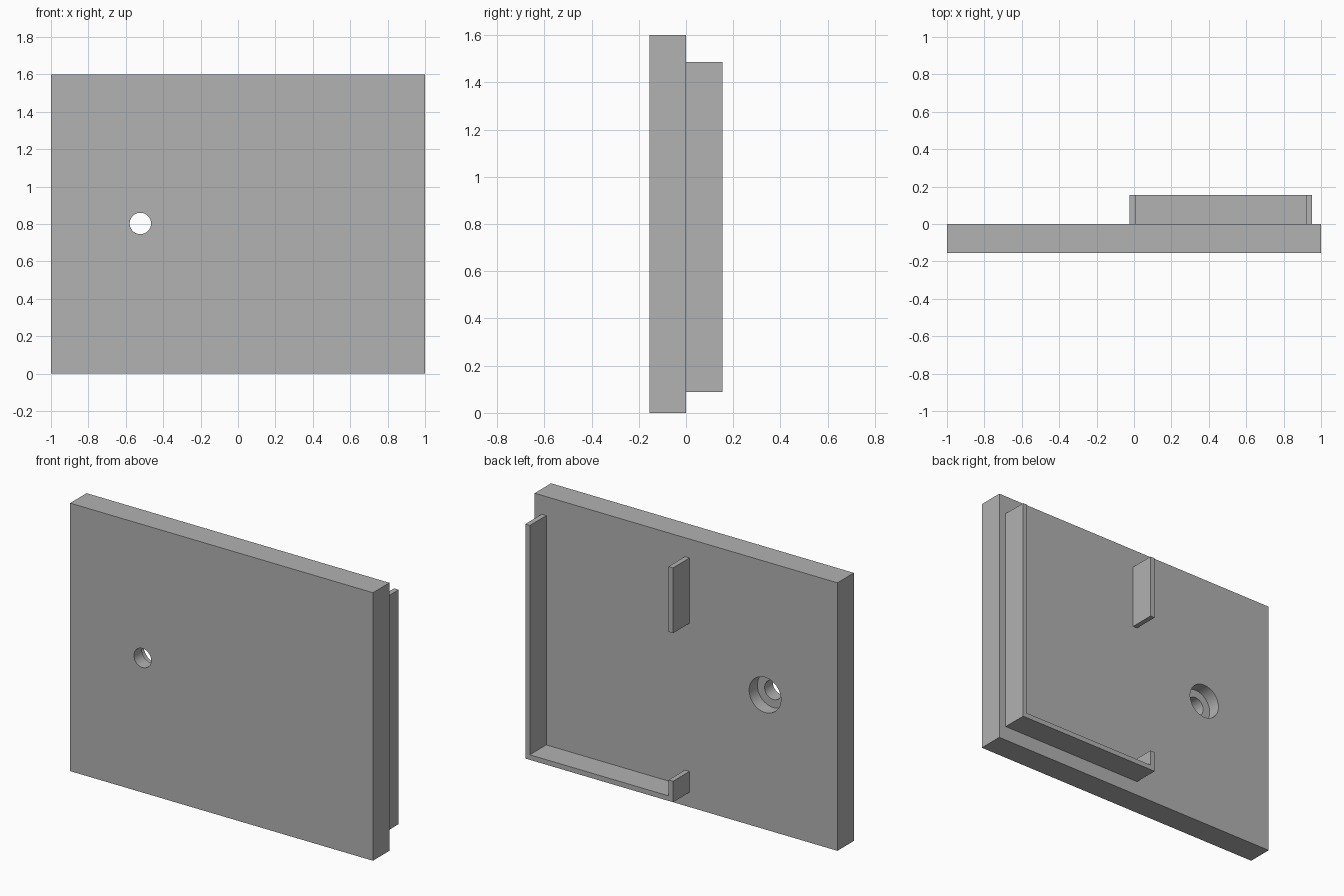
import bpy
import bmesh
import math

old = bpy.data.objects.get("Cube")
if old:
    bpy.data.objects.remove(old, do_unlink=True)

grey = bpy.data.materials.new("plain_grey")
grey.use_nodes = True
colour = (0.445, 0.445, 0.445, 1)
grey.diffuse_color = colour
grey.node_tree.nodes["Principled BSDF"].inputs["Base Color"].default_value = colour

DEPTH = 0.155    # thickness of the plate and height of the ribs
WALL = 0.03      # rib thickness


def extrude_profile(name, outline, y0, y1):
    """Extrude an (x, z) outline from y0 to y1."""
    bm = bmesh.new()
    face = bm.faces.new([bm.verts.new((x, y0, z)) for x, z in outline])
    grown = bmesh.ops.extrude_face_region(bm, geom=[face])["geom"]
    verts = [v for v in grown if isinstance(v, bmesh.types.BMVert)]
    bmesh.ops.translate(bm, verts=verts, vec=(0, y1 - y0, 0))
    bmesh.ops.recalc_face_normals(bm, faces=bm.faces)
    mesh = bpy.data.meshes.new(name)
    bm.to_mesh(mesh)
    bm.free()
    obj = bpy.data.objects.new(name, mesh)
    bpy.context.collection.objects.link(obj)
    mesh.materials.append(grey)
    return obj


def rectangle(x0, x1, z0, z1):
    return [(x0, z0), (x1, z0), (x1, z1), (x0, z1)]


def circle(x, z, radius, sides=64):
    turns = [math.tau * i / sides for i in range(sides)]
    return [(x + radius * math.cos(a), z + radius * math.sin(a)) for a in turns]


def cut(target, cutter):
    cutter.hide_render = True
    mod = target.modifiers.new("cut", "BOOLEAN")
    mod.operation = "DIFFERENCE"
    mod.solver = "EXACT"
    mod.object = cutter
    bpy.ops.object.select_all(action="DESELECT")
    bpy.context.view_layer.objects.active = target
    target.select_set(True)
    bpy.ops.object.modifier_apply(modifier=mod.name)
    bpy.data.objects.remove(cutter, do_unlink=True)


# Plate with a counterbored screw hole
plate = extrude_profile("plate", rectangle(-1, 1, 0, 1.6), -DEPTH, 0)
hole_x, hole_z = -0.522, 0.803
cut(plate, extrude_profile("counterbore_cutter", circle(hole_x, hole_z, 0.105), -DEPTH / 2, 0.1))
cut(plate, extrude_profile("hole_cutter", circle(hole_x, hole_z, 0.057), -0.3, 0.1))
bpy.ops.object.shade_smooth_by_angle(angle=math.radians(30))

# Rib: tall side wall, bottom ledge and short end stop in one profile
left, right, low, high = -0.023, 0.953, 0.088, 1.487
extrude_profile("corner_rib", [
    (left, low), (right, low), (right, high), (right - WALL, high),
    (right - WALL, low + WALL), (left + WALL, low + WALL),
    (left + WALL, low + 0.125), (left, low + 0.125)], 0, DEPTH)

# Separate upper stop
extrude_profile("upper_stop", rectangle(left, left + WALL, high - 0.39, high), 0, DEPTH)
